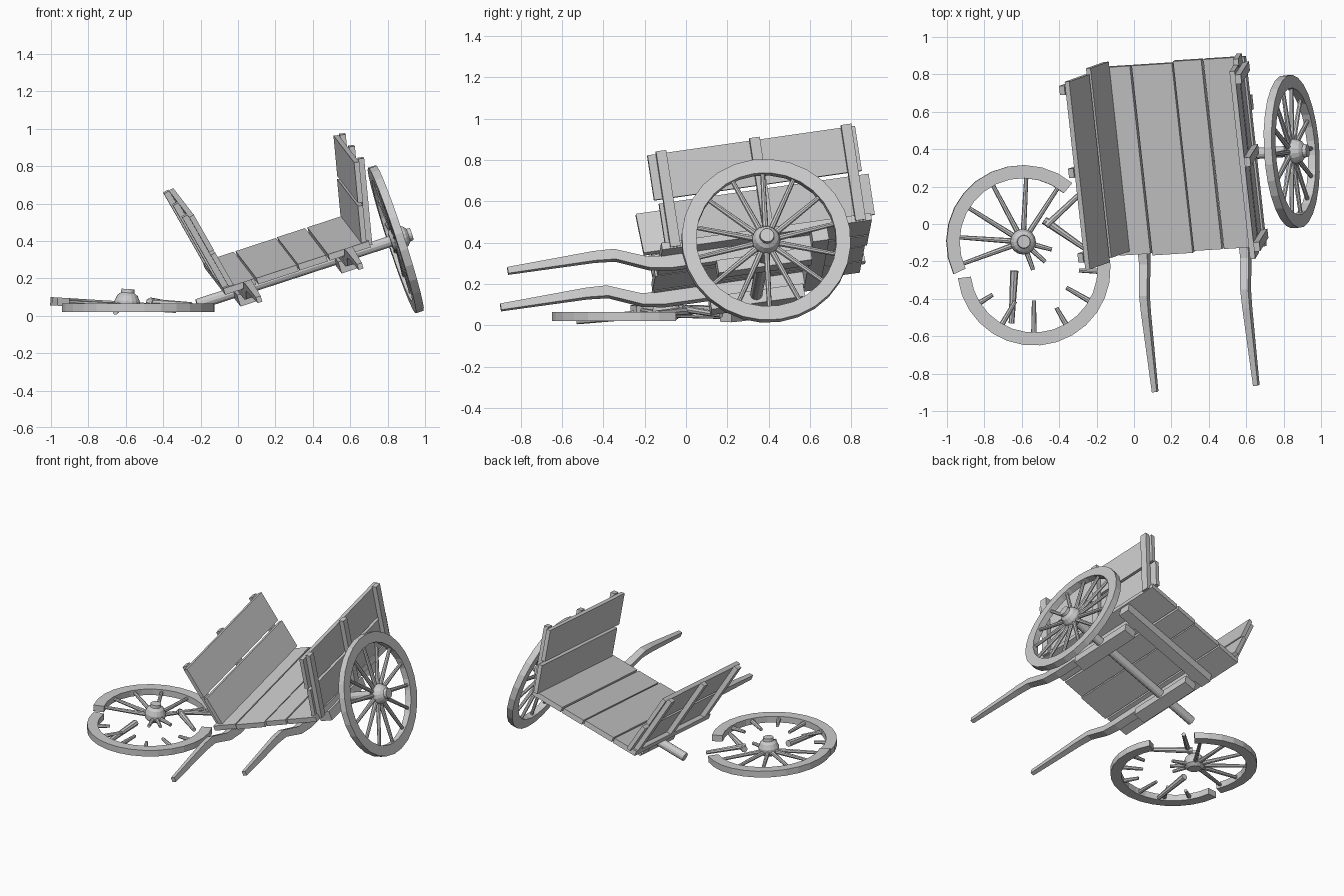
import bpy, bmesh
from math import sin, cos, pi, radians
from mathutils import Vector, Matrix

if "Cube" in bpy.data.objects:
    bpy.data.objects.remove(bpy.data.objects["Cube"], do_unlink=True)

mat = bpy.data.materials.new("weathered_grey")
mat.use_nodes = True
GREY = (0.6, 0.6, 0.6, 1)
mat.diffuse_color = GREY
mat.node_tree.nodes["Principled BSDF"].inputs["Base Color"].default_value = GREY

# Tilted cart frame: u across, v lengthwise, n up
u = Vector((0.948, 0.06, 0.31)).normalized()
v = Vector((-0.11, 0.985, 0.14))
v = (v - u * v.dot(u)).normalized()
n = u.cross(v)


def frame(x, y, z, origin):
    m = Matrix((x, y, z)).transposed().to_4x4()
    m.translation = origin
    return m


CART = frame(u, v, n, Vector((0.32, -0.144, 0.275)))


def finish(name, bm, matrix):
    bmesh.ops.recalc_face_normals(bm, faces=bm.faces)
    me = bpy.data.meshes.new(name)
    bm.to_mesh(me)
    bm.free()
    me.materials.append(mat)
    ob = bpy.data.objects.new(name, me)
    ob.matrix_world = matrix
    bpy.context.collection.objects.link(ob)
    return ob


def box(name, lo, hi, matrix=CART):
    lo, hi = Vector(lo), Vector(hi)
    bm = bmesh.new()
    bmesh.ops.create_cube(bm, size=1)
    for p in bm.verts:
        p.co = (lo + hi) / 2 + p.co * (hi - lo)
    return finish(name, bm, matrix)


def rod(name, a, b, r1, r2, matrix, sides=8):
    a, b = Vector(a), Vector(b)
    bm = bmesh.new()
    rot = (b - a).to_track_quat('Z', 'Y').to_matrix().to_4x4()
    bmesh.ops.create_cone(bm, cap_ends=True, segments=sides, radius1=r1, radius2=r2,
                          depth=(b - a).length, matrix=Matrix.Translation((a + b) / 2) @ rot)
    return finish(name, bm, matrix)


def skin(name, rings, bm, matrix, closed=False):
    """Join rings of vertices into one solid."""
    pairs = list(zip(rings, rings[1:]))
    if closed:
        pairs.append((rings[-1], rings[0]))
    else:
        bm.faces.new(rings[0])
        bm.faces.new(rings[-1])
    for p, q in pairs:
        for k in range(len(p)):
            j = (k + 1) % len(p)
            bm.faces.new((p[k], p[j], q[j], q[k]))
    return finish(name, bm, matrix)


# Wheel parts lie in a local xy plane with the hub dome along +z
R_OUT, R_IN, HALF = 0.41, 0.34, 0.022


def rim(name, start, end, matrix, steps):
    closed = end - start >= 360
    bm = bmesh.new()
    rings = []
    for i in range(steps if closed else steps + 1):
        t = radians(start + (end - start) * i / steps)
        rings.append([bm.verts.new((r * cos(t), r * sin(t), z)) for r, z in
                      ((R_IN, -HALF), (R_OUT, -HALF), (R_OUT, HALF), (R_IN, HALF))])
    return skin(name, rings, bm, matrix, closed)


def spoke(name, deg, r0, r1, matrix):
    t = radians(deg)
    d = Vector((cos(t), sin(t), 0))
    return rod(name, d * r0, d * r1, 0.015, 0.011, matrix)


def hub(name, matrix):
    bm = bmesh.new()
    prof = [(0.045, -0.03), (0.068, -0.01), (0.068, 0.025), (0.055, 0.055), (0.036, 0.07), (0.034, 0.09)]
    rings = [[bm.verts.new((r * cos(2 * pi * i / 16), r * sin(2 * pi * i / 16), z))
              for i in range(16)] for r, z in prof]
    return skin(name, rings, bm, matrix)


# Bed planks
for i, (a0, a1, b0, b1) in enumerate(((-0.42, -0.245, 0, 1.02), (-0.235, -0.008, -0.01, 1.02),
                                      (0, 0.158, 0, 1.03), (0.17, 0.4, 0, 1.03))):
    box(f"bed_plank_{i + 1}", (a0, b0, -0.035), (a1, b1, 0))

# Flared side panels: two planks with three outer battens each
lean = radians(12)
for side, s in (("left", 1), ("right", -1)):
    up = n * cos(lean) + u * s * sin(lean)
    panel = frame(v.cross(up), v, up, CART @ Vector((s * 0.36, 0, 0)))
    box(f"{side}_lower_board", (0, 0.02, 0), (s * 0.028, 1.05, 0.2), panel)
    box(f"{side}_upper_board", (0, 0, 0.22), (s * 0.028, 1.02, 0.44), panel)
    for i, b in enumerate((0.04, 0.5, 0.95)):
        box(f"{side}_batten_{i + 1}", (s * 0.028, b, -0.02), (s * 0.06, b + 0.05, 0.45), panel)

# Underside: cross beam, axle and axle blocks
box("cross_beam", (-0.39, 0.73, -0.1), (0.39, 0.81, -0.035))
rod("axle", (-0.55, 0.487, -0.12), (0.57, 0.487, -0.12), 0.03, 0.03, CART, 12)
for side, a in (("right", -0.3), ("left", 0.27)):
    box(f"{side}_axle_block", (a - 0.045, 0.26, -0.165), (a + 0.045, 0.72, -0.1))
    # Bent pulling shaft
    bm = bmesh.new()
    rings = []
    for b, c, h in ((-0.745, 0.01, 0.016), (-0.32, 0.018, 0.024), (-0.22, 0.012, 0.026),
                    (-0.06, -0.055, 0.028), (0.05, -0.067, 0.032), (0.73, -0.067, 0.032)):
        w = h * 0.85
        rings.append([bm.verts.new((a + x, b, c + z)) for x, z in ((-w, -h), (w, -h), (w, h), (-w, h))])
    skin(f"{side}_shaft", rings, bm, CART)

# Standing wheel on the axle
W1 = frame(v, n, u, CART @ Vector((0.57, 0.485, -0.118)))
rim("standing_rim", 0, 360, W1, 28)
hub("standing_hub", W1)
for i in range(14):
    spoke(f"standing_spoke_{i + 1}", 360 * i / 14 + 6, 0.04, 0.35, W1)

# Broken wheel: upper arc with hub, slightly tipped
W2 = Matrix.Translation((-0.594, -0.095, 0.053)) @ Matrix.Rotation(radians(3.5), 4, 'Y')
rim("broken_rim_back", 50, 205, W2, 12)
hub("broken_hub", W2)
for i, deg in enumerate((57, 87, 118, 148, 176, 200)):
    spoke(f"broken_spoke_{i + 1}", deg, 0.04, 0.35, W2)
for i, deg in enumerate((345, 318, 290)):
    spoke(f"hub_stub_{i + 1}", deg, 0.04, 0.16, W2)

# Broken wheel: loose front arc with spoke stubs
W3 = Matrix.Translation((-0.535, -0.24, 0.043))
rim("broken_rim_front", 187, 388, W3, 16)
for i, (deg, r) in enumerate(((212, 0.26), (240, 0.2), (270, 0.17), (300, 0.24), (330, 0.2), (358, 0.24))):
    spoke(f"rim_stub_{i + 1}", deg, 0.35, r, W3)

# Loose spokes on the ground
GROUND = Matrix.Identity(4)
rod("loose_spoke_1", (-0.64, -0.25, 0.05), (-0.655, -0.53, 0.02), 0.022, 0.015, GROUND)
rod("loose_spoke_2", (-0.47, -0.01, 0.08), (-0.28, 0.17, 0.05), 0.018, 0.013, GROUND)
rod("loose_spoke_3", (-0.48, 0.02, 0.07), (-0.25, -0.14, 0.06), 0.022, 0.013, GROUND)
